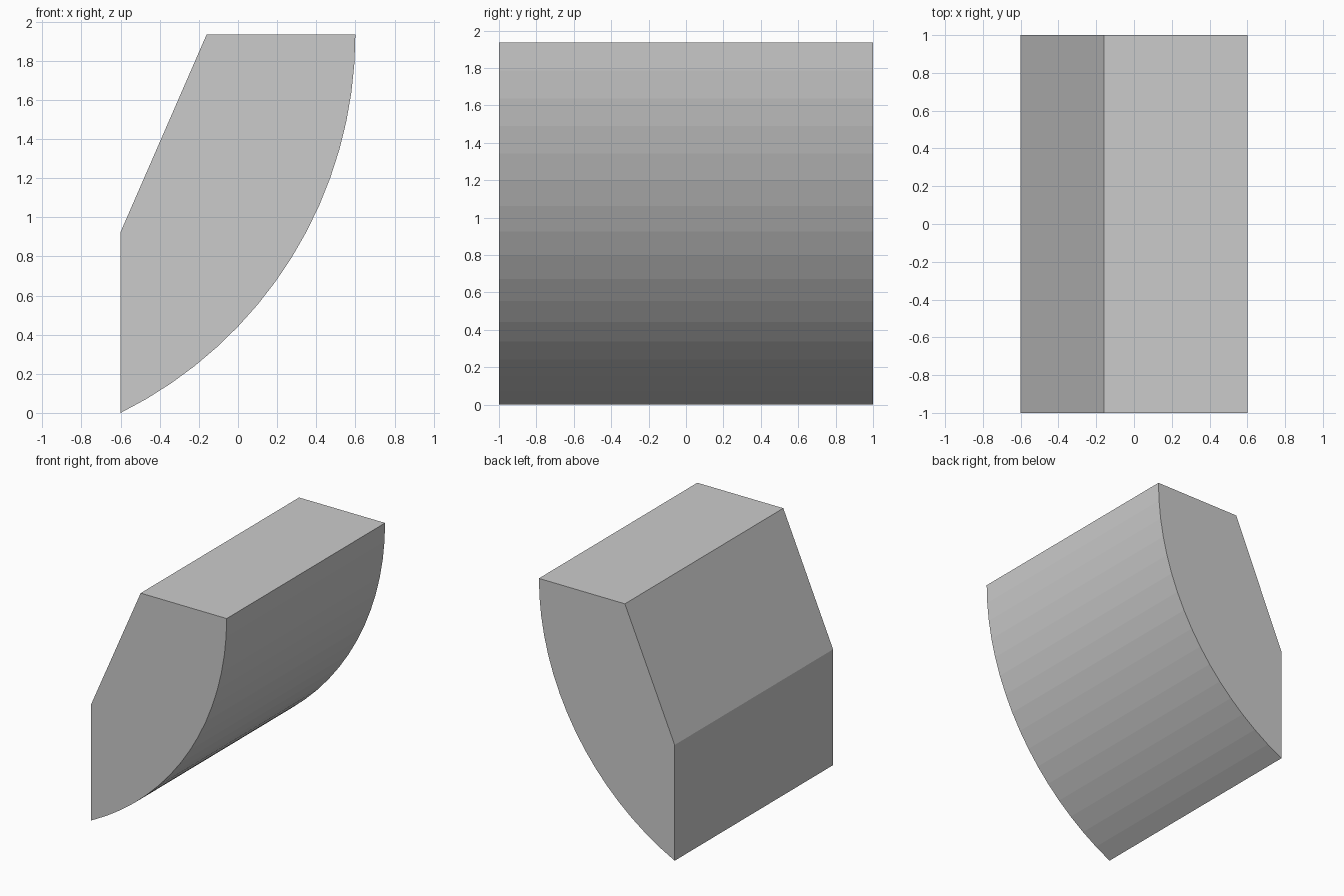
import bpy, bmesh, math

if "Cube" in bpy.data.objects:
    bpy.data.objects.remove(bpy.data.objects["Cube"])

HALF_W, HEIGHT, HALF_LEN = 0.6, 1.935, 1.0
SEGMENTS = 16

# Curved underside: arc with a vertical tangent at the top right corner
radius = ((2 * HALF_W) ** 2 + HEIGHT ** 2) / (4 * HALF_W)
sweep = math.asin(HEIGHT / radius)
arc = []
for i in range(SEGMENTS + 1):
    a = sweep * i / SEGMENTS
    arc.append((HALF_W - radius + radius * math.cos(a), HEIGHT - radius * math.sin(a)))

# Side profile: arc, straight back wall, sloped shoulder
profile = arc + [(-HALF_W, 0.925), (-0.16, HEIGHT)]

# Extrude the profile along y
bm = bmesh.new()
face = bm.faces.new([bm.verts.new((x, -HALF_LEN, z)) for x, z in profile])
result = bmesh.ops.extrude_face_region(bm, geom=[face])
new_verts = [g for g in result["geom"] if isinstance(g, bmesh.types.BMVert)]
bmesh.ops.translate(bm, verts=new_verts, vec=(0, 2 * HALF_LEN, 0))
bmesh.ops.recalc_face_normals(bm, faces=bm.faces)

mesh = bpy.data.meshes.new("curved_block")
bm.to_mesh(mesh)
bm.free()
block = bpy.data.objects.new("curved_block", mesh)
bpy.context.collection.objects.link(block)
